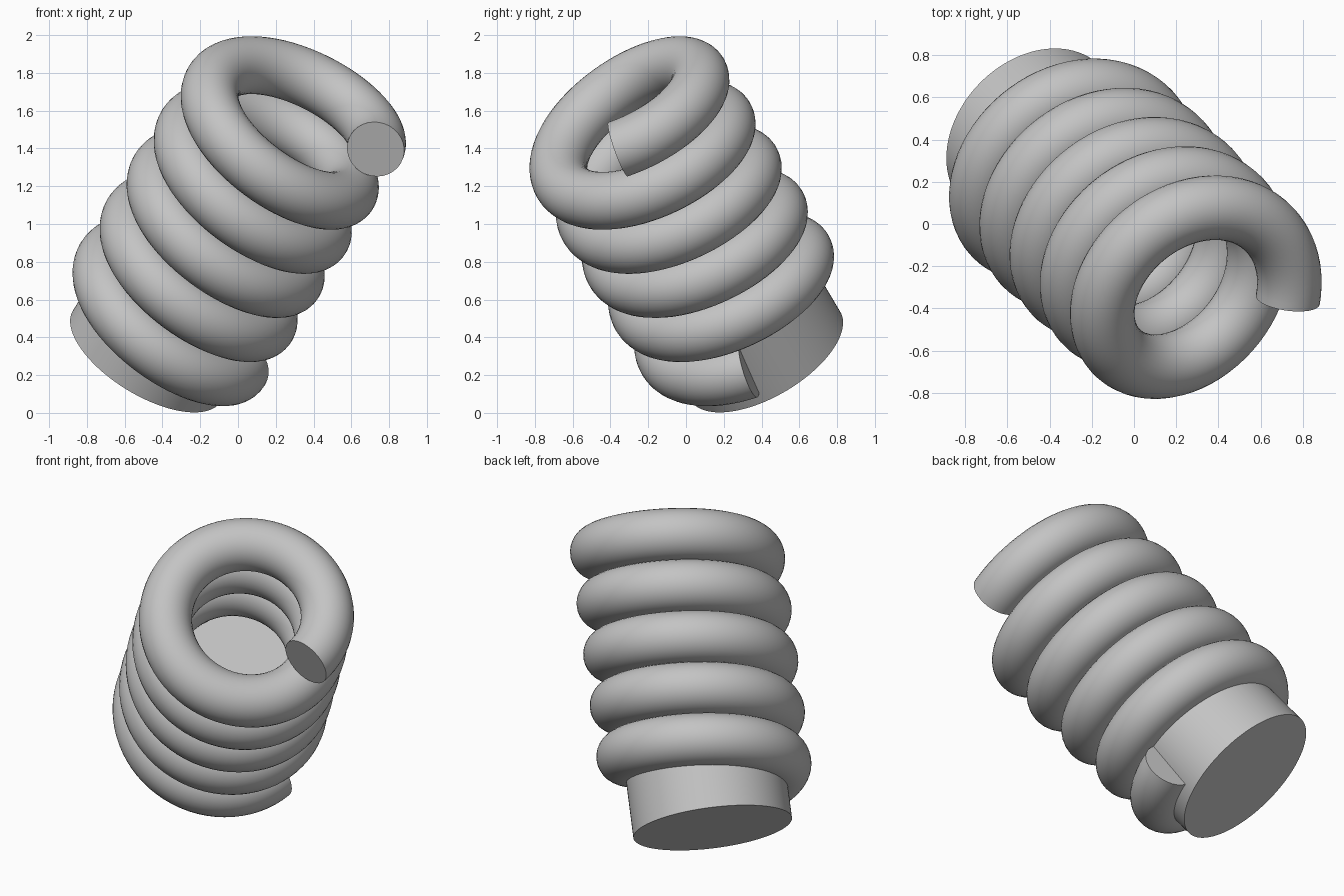
import bpy
from math import cos, sin, tau, radians
from mathutils import Vector, Matrix

cube = bpy.data.objects.get("Cube")
if cube:
    bpy.data.objects.remove(cube, do_unlink=True)

COIL_RADIUS, TUBE_RADIUS, PITCH, TURNS = 0.46, 0.153, 0.307, 5
TOP_END = 1.75        # height of the coil's upper end along the axis
CORE_HEIGHT = 0.92
STEPS = 72            # path points per turn

# Single grey finish
grey = bpy.data.materials.new("plain_grey")
grey.use_nodes = True
grey.diffuse_color = (0.55, 0.55, 0.55, 1)
grey.node_tree.nodes["Principled BSDF"].inputs["Base Color"].default_value = grey.diffuse_color

# Leaning frame: axis of the coil, and the direction of its ends
axis = Vector((0.4665, -0.451, 0.761)).normalized()
side = Vector((0.397, 0.008, -0.237))
side = (side - axis * side.dot(axis)).normalized()
across = axis.cross(side)
frame = Matrix((side, across, axis)).transposed().to_4x4()
frame.translation = (-0.482, 0.421, 0.301)


def finish(obj, name):
    obj.name = name
    obj.data.name = name
    obj.data.materials.clear()
    obj.data.materials.append(grey)
    bpy.ops.object.select_all(action='DESELECT')
    obj.select_set(True)
    bpy.context.view_layer.objects.active = obj
    bpy.ops.object.shade_smooth_by_angle(angle=radians(35))


# Coil: round tube swept down a left-handed helix
curve = bpy.data.curves.new("coil", 'CURVE')
curve.dimensions = '3D'
curve.bevel_depth = TUBE_RADIUS
curve.bevel_resolution = 14
curve.use_fill_caps = True
path = curve.splines.new('POLY')
path.points.add(TURNS * STEPS)
for i, point in enumerate(path.points):
    turn = i / STEPS
    a = turn * tau
    point.co = (COIL_RADIUS * cos(a), COIL_RADIUS * sin(a), TOP_END - PITCH * turn, 1)
coil = bpy.data.objects.new("coil", curve)
bpy.context.collection.objects.link(coil)
coil.matrix_world = frame
bpy.ops.object.select_all(action='DESELECT')
coil.select_set(True)
bpy.context.view_layer.objects.active = coil
bpy.ops.object.convert(target='MESH')
finish(bpy.context.view_layer.objects.active, "coil")

# Core: solid cylinder inside the lower turns
bpy.ops.mesh.primitive_cylinder_add(vertices=96, radius=COIL_RADIUS, depth=CORE_HEIGHT)
core = bpy.context.object
core.matrix_world = frame @ Matrix.Translation((0, 0, CORE_HEIGHT / 2))
finish(core, "core_cylinder")
